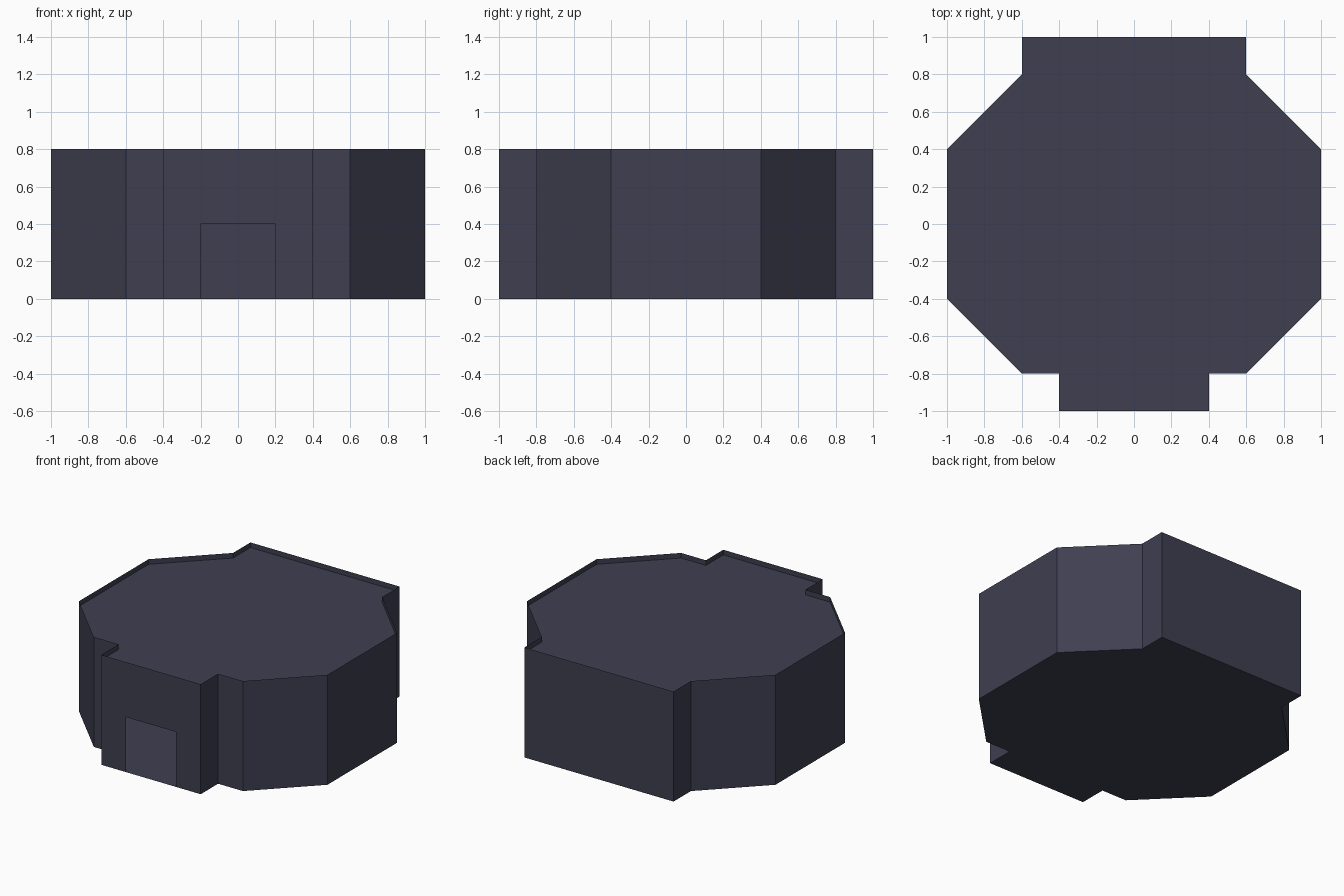
import bpy

if "Cube" in bpy.data.objects:
    bpy.data.objects.remove(bpy.data.objects["Cube"])

HEIGHT, ROOF_Z = 0.8, 0.763
DOOR_HALF, DOOR_TOP = 0.2, 0.4

slate = bpy.data.materials.new("slate grey")
slate.diffuse_color = (0.049, 0.049, 0.082, 1)
slate.use_nodes = True
slate.node_tree.nodes["Principled BSDF"].inputs["Base Color"].default_value = slate.diffuse_color

# Footprint: right half from front to back, mirrored for the left
right = [(0.4, -1), (0.4, -0.8), (0.6, -0.8), (1, -0.4),
         (1, 0.4), (0.6, 0.8), (0.6, 1)]
outline = right + [(-x, y) for x, y in reversed(right)]


def make(name, verts, faces):
    mesh = bpy.data.meshes.new(name)
    mesh.from_pydata(verts, [], faces)
    mesh.materials.append(slate)
    obj = bpy.data.objects.new(name, mesh)
    bpy.context.collection.objects.link(obj)
    return obj


# Thin outer walls, all sides except the front one
n = len(outline)
verts = [(x, y, z) for z in (0, HEIGHT) for x, y in outline]
make("outer_walls", verts, [(i, i + 1, n + i + 1, n + i) for i in range(n - 1)])

# Front wall with an open doorway
half = [(0.4, HEIGHT), (0.4, 0), (DOOR_HALF, 0), (DOOR_HALF, DOOR_TOP)]
profile = half + [(-x, z) for x, z in reversed(half)]
make("front_wall", [(x, -1, z) for x, z in profile],
     [tuple(reversed(range(len(profile))))])

# Ground floor, visible through the doorway, and roof sunk below the wall tops
make("floor", [(x, y, 0) for x, y in outline], [tuple(reversed(range(n)))])
make("roof", [(x, y, ROOF_Z) for x, y in outline], [tuple(range(n))])
